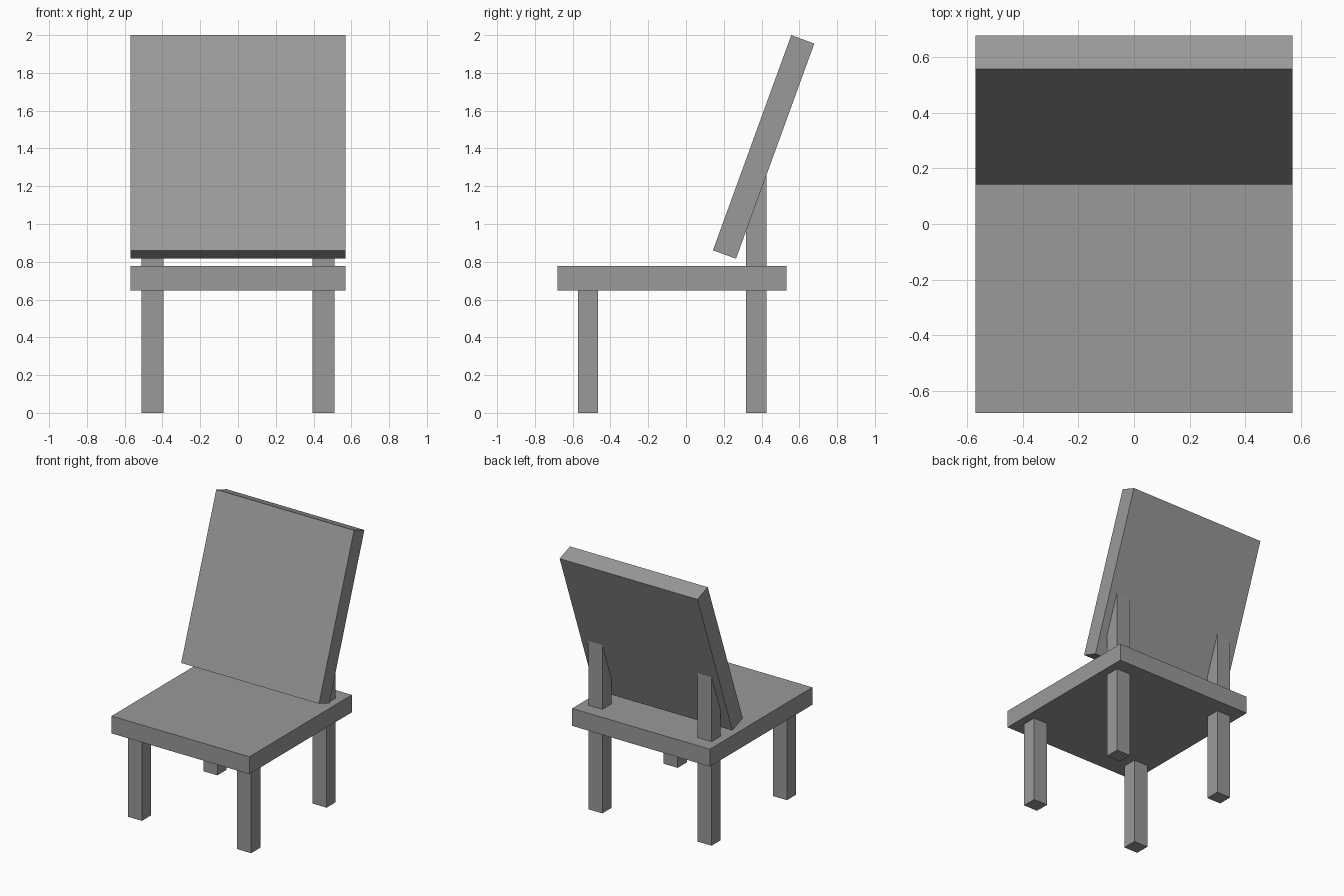
import bpy
from math import radians

if "Cube" in bpy.data.objects:
    bpy.data.objects.remove(bpy.data.objects["Cube"])

# Mid grey shared by every part
grey = bpy.data.materials.new("mid_grey")
grey.diffuse_color = (0.32, 0.32, 0.32, 1)
grey.use_nodes = True
grey.node_tree.nodes["Principled BSDF"].inputs["Base Color"].default_value = grey.diffuse_color


def box(name, center, size, tilt=0.0):
    """Box with real dimensions, optionally tilted about x."""
    bpy.ops.mesh.primitive_cube_add(size=1, location=center, rotation=(tilt, 0, 0))
    ob = bpy.context.object
    ob.name = name
    ob.scale = size
    bpy.ops.object.transform_apply(location=False, rotation=False, scale=True)
    ob.data.materials.append(grey)
    return ob


SEAT_BOTTOM, SEAT_TOP = 0.648, 0.778
POST_TOP = 1.26          # rear posts end inside the backrest
LEG_X, LEG_W, LEG_D = 0.452, 0.116, 0.108

# Seat slab
box("seat", (0, -0.074, (SEAT_BOTTOM + SEAT_TOP) / 2),
    (1.14, 1.212, SEAT_TOP - SEAT_BOTTOM))

# Backrest: same slab leaning back 20 degrees
box("backrest", (0, 0.411, 1.408), (1.14, 0.13, 1.212), radians(-20))

# Short front legs, and rear legs that run up through the seat to the backrest
for side, x in (("left", -LEG_X), ("right", LEG_X)):
    box(f"front_leg_{side}", (x, -0.519, SEAT_BOTTOM / 2), (LEG_W, LEG_D, SEAT_BOTTOM))
    box(f"rear_leg_{side}", (x, 0.372, POST_TOP / 2), (LEG_W, LEG_D, POST_TOP))
